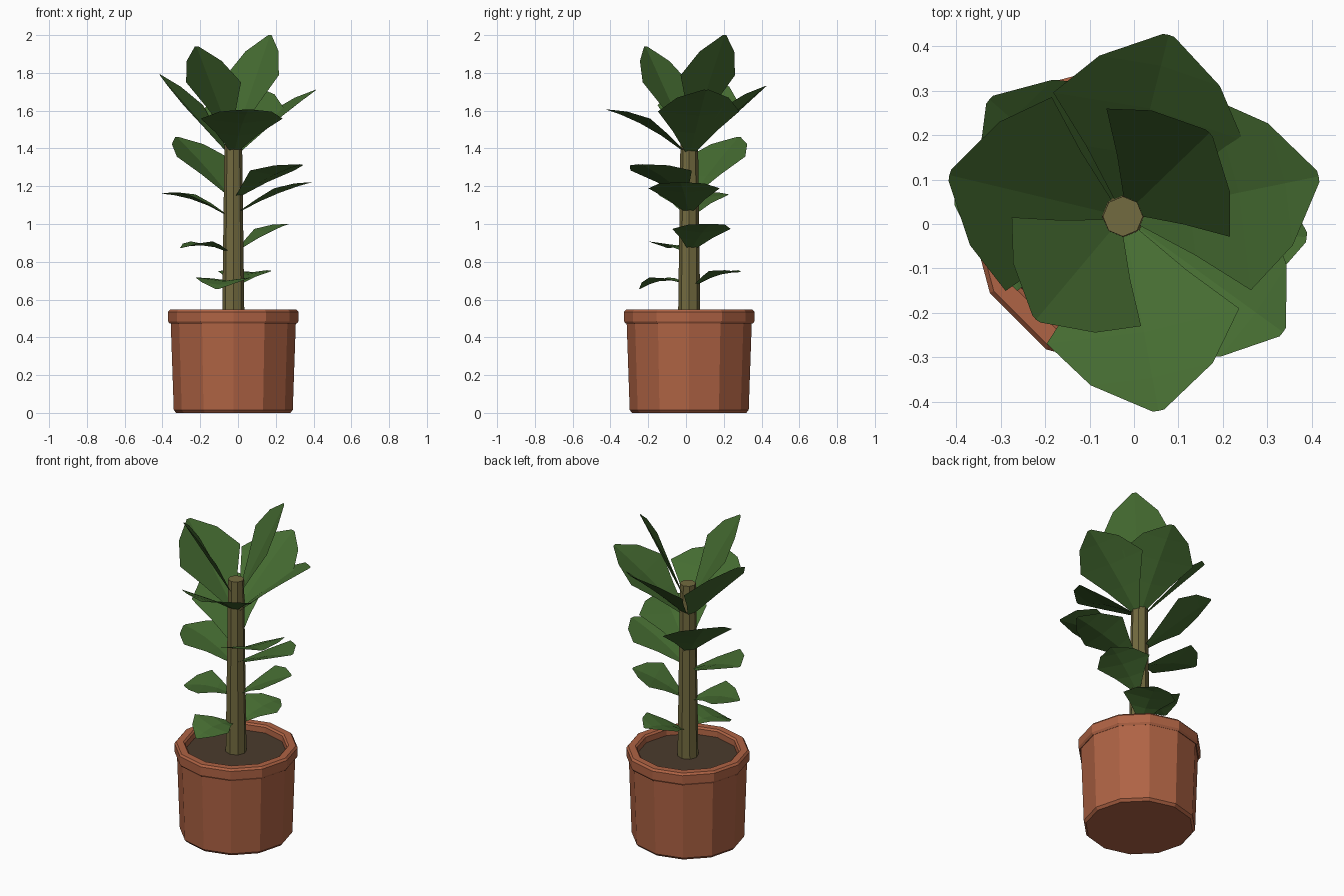
import bpy, math
from mathutils import Vector

if "Cube" in bpy.data.objects:
    bpy.data.objects.remove(bpy.data.objects["Cube"])

CX, CY = -0.025, 0.017   # axis of pot and stem


def material(name, rgb):
    m = bpy.data.materials.new(name)
    m.diffuse_color = (*rgb, 1)
    m.use_nodes = True
    m.node_tree.nodes["Principled BSDF"].inputs["Base Color"].default_value = m.diffuse_color
    return m


TERRACOTTA = material("terracotta", (0.43, 0.125, 0.058))
SOIL = material("soil", (0.068, 0.043, 0.026))
BARK = material("olive stem", (0.17, 0.145, 0.05))
GREEN = material("leaf green", (0.06, 0.15, 0.031))


def make(name, verts, faces, mat):
    me = bpy.data.meshes.new(name)
    me.from_pydata([tuple(v) for v in verts], [], faces)
    me.materials.append(mat)
    ob = bpy.data.objects.new(name, me)
    bpy.context.collection.objects.link(ob)
    return ob


def lathe(name, profile, sides, mat, cap_top=True, cap_bottom=True):
    """Flat-faced solid of revolution from (radius, z) points, bottom first."""
    verts = [(CX + r * math.cos(2 * math.pi * i / sides),
              CY + r * math.sin(2 * math.pi * i / sides), z)
             for r, z in profile for i in range(sides)]
    faces = []
    for k in range(len(profile) - 1):
        for i in range(sides):
            j = (i + 1) % sides
            a, b = k * sides, (k + 1) * sides
            faces.append((a + i, a + j, b + j, b + i))
    if cap_bottom:
        faces.append(tuple(reversed(range(sides))))
    if cap_top:
        n = (len(profile) - 1) * sides
        faces.append(tuple(range(n, n + sides)))
    return make(name, verts, faces, mat)


# Pot with bevelled foot and rim, open inside down to the soil
lathe("pot", [(0.302, 0), (0.315, 0.015), (0.331, 0.475), (0.337, 0.472),
              (0.345, 0.485), (0.345, 0.535), (0.335, 0.547),
              (0.295, 0.547), (0.285, 0.537), (0.282, 0.49)],
      12, TERRACOTTA, cap_top=False)
lathe("soil", [(0.284, 0.48), (0.284, 0.503)], 12, SOIL)
lathe("stem", [(0.059, 0.49), (0.045, 1.56)], 8, BARK)

# Leaf outline: position along midrib, half width
OUTLINE = [(0, 0.018), (0.3, 0.108), (0.57, 0.2), (0.82, 0.127), (1, 0.012)]


def leaf(name, base_z, tip, width, arch, fold=0.13):
    """Folded leaf from the stem at base_z to the tip."""
    tip = Vector(tip)
    out = Vector((tip.x - CX, tip.y - CY, 0)).normalized()
    side = Vector((-out.y, out.x, 0))
    base = Vector((CX, CY, base_z)) + out * 0.025
    normal = (tip - base).normalized().cross(side)
    verts, faces = [], []
    for t, w in OUTLINE:
        w *= width
        mid = base.lerp(tip, t) + Vector((0, 0, arch * 4 * t * (1 - t)))
        lift = normal * (w * fold)
        verts += [mid - side * w + lift, mid, mid + side * w + lift]
    for k in range(len(OUTLINE) - 1):
        for c in (0, 1):
            a = k * 3 + c
            faces.append((a, a + 1, a + 4, a + 3))
    make(name, verts, faces, GREEN)


# Leaves from the crown down: base height, tip, width scale, arch
LEAVES = [
    (1.48, (0.17, 0.205, 2.0), 1.0, 0.0),
    (1.47, (-0.22, -0.215, 1.94), 0.95, 0.0),
    (1.37, (-0.415, 0.11, 1.79), 1.12, 0.0),
    (1.37, (0.415, 0.107, 1.71), 1.1, 0.01),
    (1.38, (0.055, -0.42, 1.605), 1.1, 0.025),
    (1.38, (0.078, 0.425, 1.73), 1.1, 0.01),
    (1.15, (-0.325, 0.28, 1.46), 1.0, 0.01),
    (1.14, (0.335, -0.243, 1.315), 1.0, 0.02),
    (1.06, (0.388, -0.03, 1.22), 0.95, 0.015),
    (1.04, (-0.403, 0.055, 1.16), 0.95, 0.025),
    (0.86, (0.272, 0.13, 1.0), 0.83, 0.015),
    (0.85, (-0.303, -0.09, 0.872), 0.8, 0.025),
    (0.685, (-0.11, -0.245, 0.655), 0.78, 0.03),
    (0.67, (0.08, 0.29, 0.745), 0.77, 0.02),
]
for i, (z, tip, width, arch) in enumerate(LEAVES):
    leaf(f"leaf_{i + 1}", z, tip, width, arch)
